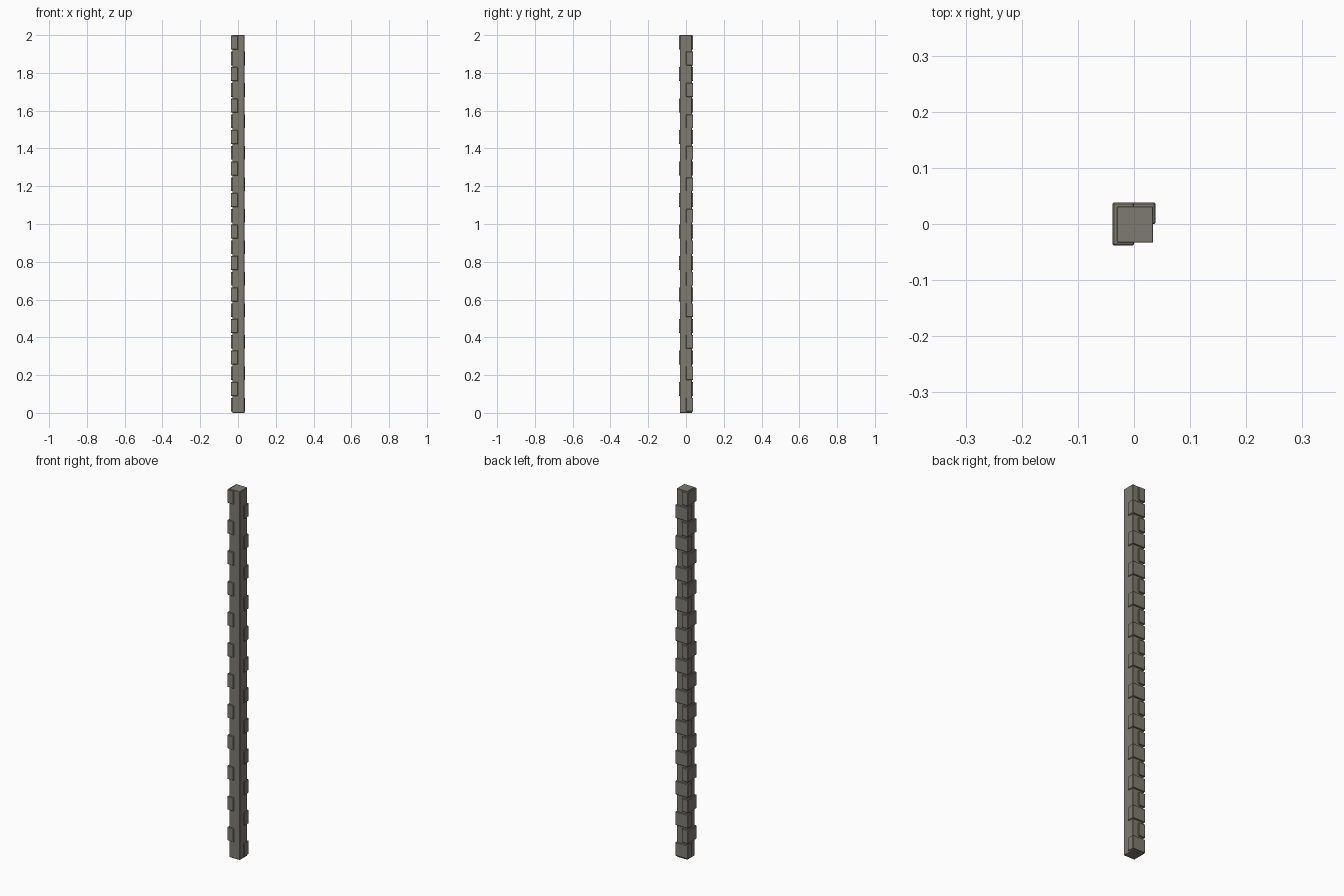
import bpy, bmesh
from mathutils import Vector

if "Cube" in bpy.data.objects:
    bpy.data.objects.remove(bpy.data.objects["Cube"])

stone = bpy.data.materials.new("stone")
stone.diffuse_color = (0.21, 0.198, 0.165, 1)
stone.use_nodes = True
stone.node_tree.nodes["Principled BSDF"].inputs["Base Color"].default_value = stone.diffuse_color


def box(name, lo, hi, bevel=0.0):
    lo, hi = Vector(lo), Vector(hi)
    bm = bmesh.new()
    bmesh.ops.create_cube(bm, size=1)
    for v in bm.verts:
        v.co = Vector([(lo[i] + hi[i]) / 2 + v.co[i] * (hi[i] - lo[i]) for i in range(3)])
    if bevel:
        bmesh.ops.bevel(bm, geom=bm.edges[:], offset=bevel, segments=1,
                        affect='EDGES', profile=0.5)
    me = bpy.data.meshes.new(name)
    bm.to_mesh(me)
    bm.free()
    me.materials.append(stone)
    ob = bpy.data.objects.new(name, me)
    bpy.context.collection.objects.link(ob)
    return ob


# plain square post behind the corner stones
box("core_post", (-0.030, -0.033, 0), (0.034, 0.031, 2.0), 0.001)

# corner stones, alternating which face gets the long side
COUNT, PITCH, HEIGHT, R = 24, 2 / 24, 0.073, 0.038
for i in range(COUNT):
    z = i * PITCH + 0.007
    if i % 2 == 0:
        lo, hi = (-R, 0.0, z), (R, R, z + HEIGHT)
    else:
        lo, hi = (-R, -R, z), (0.0, R, z + HEIGHT)
    box(f"corner_stone_{i + 1}", lo, hi, 0.002)
